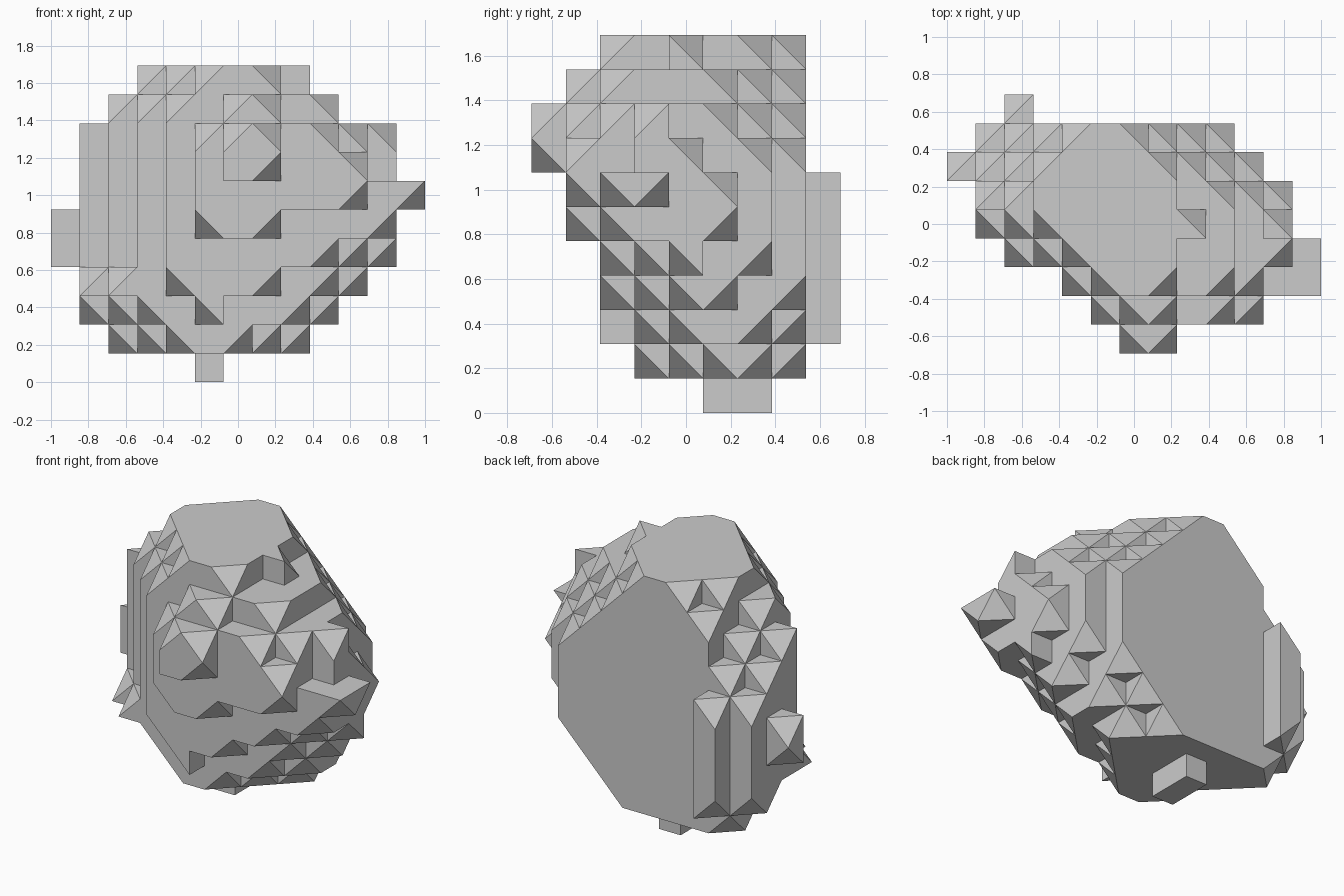
import bpy, bmesh
from itertools import product
from mathutils import Vector

if "Cube" in bpy.data.objects:
    bpy.data.objects.remove(bpy.data.objects["Cube"])

CELL = 2 / 13          # block size; block (x, y, z) counts from left, front, bottom


def in_core(x, y, z):
    """Sloping planes that bound the main body."""
    top = (x + z <= 18 - (z > 9)
           and x + y + z <= 23
           and 2 * x + y + z <= 33
           and x >= z - 7
           and x >= z + y - 12 - (y + z > 15))
    sides = x + y <= 16 and x + y >= max(6 - (z < 4), z - 3) and (y > 2 or x > 3)
    lower_left = x + y + z >= 9 - (z == 3) and x + z >= 3
    lower_right = (x - z <= 7
                   and x - 2 * z <= (y + 1 if y > 2 else 1)
                   and x - y - z <= 3 + (z > 4)
                   and x + y - z <= 13
                   and 2 * x + y - z <= 22)
    return top and sides and lower_left and lower_right


blocks = {p for p in product(range(1, 12), range(2, 8), range(1, 11)) if in_core(*p)}
blocks.discard((11, 2, 7))


def box(x, y, z, w=1, d=1, h=1):
    blocks.update(product(range(x, x + w), range(y, y + d), range(z, z + h)))


# Front plate with its nose
box(5, 1, 6, w=6, h=2)
box(5, 1, 5, w=3)
box(5, 1, 8, w=5)
box(6, 1, 9, w=2)
box(6, 0, 7, w=2, h=2)
# Foot, back pillar, left and right knobs
box(5, 5, 0, d=2)
box(2, 8, 2, h=5)
box(0, 6, 4, h=2)
box(12, 2, 6, d=2)
# Small single lumps
box(11, 3, 8)
box(8, 4, 10)
box(3, 3, 2)
box(4, 3, 1)


def shift(p, axis, d):
    q = list(p)
    q[axis] += d
    return tuple(q)


# Outermost corners: lattice points touched by a single block
corners = {}
for b in blocks:
    for o in product((0, 1), repeat=3):
        p = tuple(b[n] + o[n] for n in range(3))
        corners.setdefault(p, []).append(o)
# The foot and the lower left of the nose stay square
tips = [p for p, users in corners.items()
        if len(users) == 1 and p[2] > 0 and p != (6, 0, 7)]
tips.sort(key=lambda p: (p[2] if p[0] > 12 else -p[2],
                         p[1] if p[0] > 9 else -p[1], p[0]))

# Choose the corners to slice off, never two at both ends of one block edge
cut = {}
for p in tips:
    o = corners[p][0]
    near = [shift(p, n, -1 if o[n] else 1) for n in range(3)]
    if not any(q in cut for q in near):
        cut[p] = near

bm = bmesh.new()
verts = {}


def vert(p):
    if p not in verts:
        verts[p] = bm.verts.new(Vector((p[0] - 6.5, p[1] - 4.5, p[2])) * CELL)
    return verts[p]


# Outside block faces, leaving out the sliced corners
for b in sorted(blocks):
    for axis, d in product(range(3), (0, 1)):
        if shift(b, axis, 2 * d - 1) in blocks:
            continue
        u, v = (axis + 1) % 3, (axis + 2) % 3
        base = shift(b, axis, d)
        loop = [base, shift(base, u, 1), shift(shift(base, u, 1), v, 1), shift(base, v, 1)]
        if d == 0:
            loop.reverse()
        loop = [p for p in loop if p not in cut]
        if len(loop) > 2:
            bm.faces.new([vert(p) for p in loop])

# Triangular facets over the sliced corners, facing outward
for p, near in cut.items():
    if sum(corners[p][0]) % 2 == 0:
        near = near[::-1]
    bm.faces.new([vert(q) for q in near])

mesh = bpy.data.meshes.new("faceted_rock")
bm.to_mesh(mesh)
bm.free()
rock = bpy.data.objects.new("faceted_rock", mesh)
bpy.context.collection.objects.link(rock)
